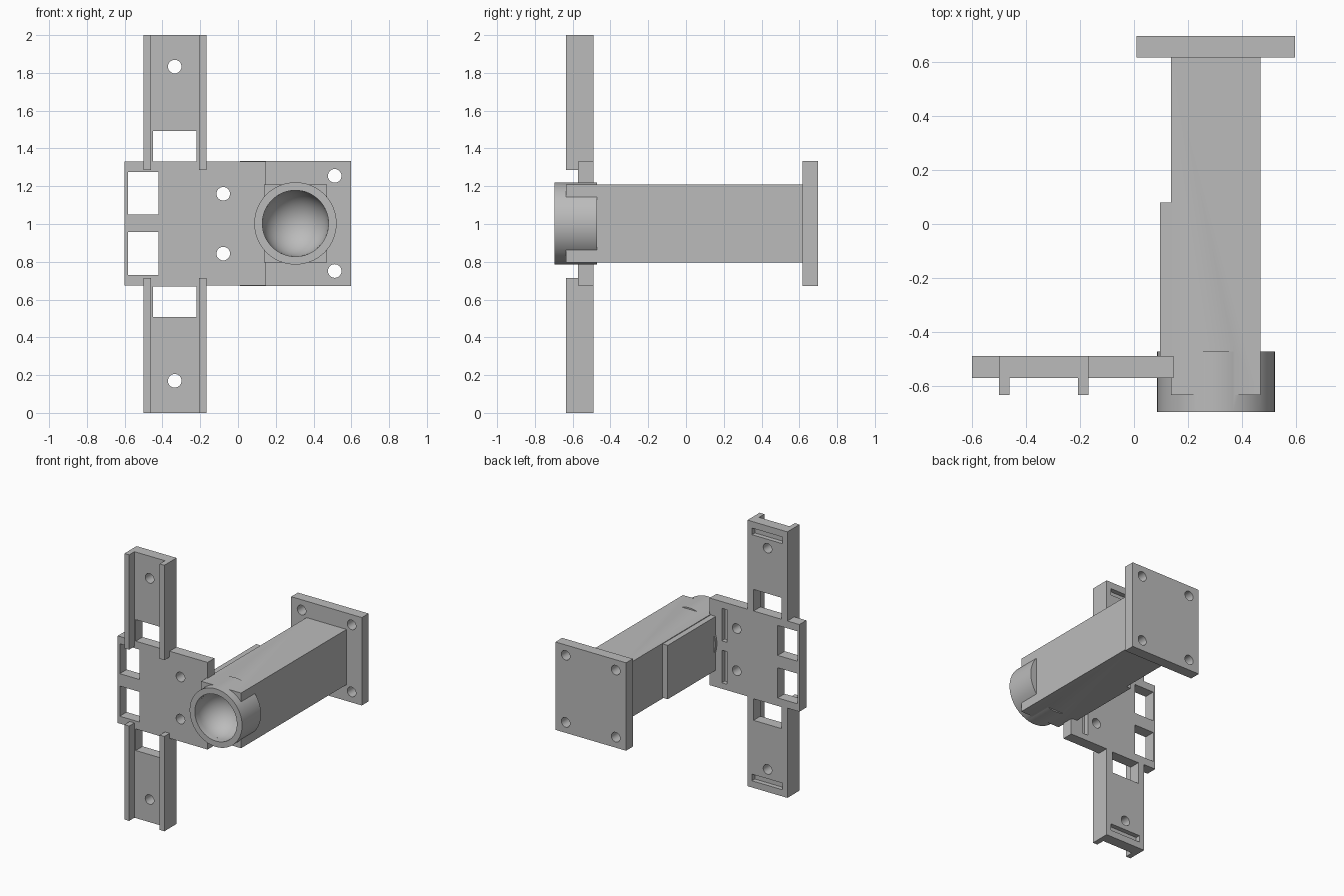
import bpy, bmesh, math
from mathutils import Matrix

if "Cube" in bpy.data.objects:
    bpy.data.objects.remove(bpy.data.objects["Cube"], do_unlink=True)

grey = bpy.data.materials.new("plain grey")
grey.use_nodes = True
grey.diffuse_color = (0.5, 0.5, 0.5, 1)
grey.node_tree.nodes["Principled BSDF"].inputs["Base Color"].default_value = (0.5, 0.5, 0.5, 1)


def finish(name, bm):
    bmesh.ops.recalc_face_normals(bm, faces=bm.faces)
    mesh = bpy.data.meshes.new(name)
    bm.to_mesh(mesh)
    bm.free()
    mesh.materials.append(grey)
    obj = bpy.data.objects.new(name, mesh)
    bpy.context.collection.objects.link(obj)
    return obj


def box(name, x, y, z):
    """Box from (low, high) ranges on each axis."""
    bm = bmesh.new()
    bmesh.ops.create_cube(bm, size=1)
    for v in bm.verts:
        for i, r in enumerate((x, y, z)):
            v.co[i] = r[0] if v.co[i] < 0 else r[1]
    return finish(name, bm)


def rod(name, x, z, radius, y, sides=32):
    """Cylinder lying along y."""
    bm = bmesh.new()
    bmesh.ops.create_cone(bm, cap_ends=True, segments=sides, radius1=radius,
                          radius2=radius, depth=y[1] - y[0])
    place = Matrix.Translation((x, sum(y) / 2, z)) @ Matrix.Rotation(math.pi / 2, 4, "X")
    bmesh.ops.transform(bm, matrix=place, verts=bm.verts)
    return finish(name, bm)


def ball(name, centre, radius):
    bm = bmesh.new()
    bmesh.ops.create_uvsphere(bm, u_segments=64, v_segments=32, radius=radius)
    place = Matrix.Translation(centre) @ Matrix.Rotation(math.pi / 2, 4, "X")
    bmesh.ops.transform(bm, matrix=place, verts=bm.verts)
    return finish(name, bm)


def combine(target, tools, operation):
    """Apply a boolean with each tool, then drop the tool."""
    for tool in tools:
        tool.hide_render = True
        mod = target.modifiers.new("combine", "BOOLEAN")
        mod.operation, mod.solver, mod.object = operation, "EXACT", tool
        bpy.context.view_layer.objects.active = target
        bpy.ops.object.modifier_apply(modifier=mod.name)
        bpy.data.objects.remove(tool, do_unlink=True)


def smooth(obj):
    bpy.ops.object.select_all(action="DESELECT")
    obj.select_set(True)
    bpy.context.view_layer.objects.active = obj
    bpy.ops.object.shade_smooth_by_angle(angle=math.radians(30))


def both(low, high):
    """A height range and its mirror about mid height z = 1."""
    return [(low, high), (2 - high, 2 - low)]


# Bracket: centre plate with an upper and a lower channel rail
THICK = (-0.572, -0.49)
THROUGH = (-0.8, -0.3)
POCKET = (-0.525, -0.4)
HOLE = 0.036
bracket = box("bracket", (-0.6, 0.147), THICK, (0.675, 1.33))
combine(bracket, [box("rail", (-0.5, -0.168), THICK, r) for r in both(1.25, 2)], "UNION")
for lip in ((-0.5, -0.461), (-0.207, -0.168)):
    combine(bracket, [box("lip", lip, (-0.635, -0.5), r) for r in both(1.287, 2)], "UNION")

# Windows, shallow back slots and screw holes in the bracket
cuts = []
for r in both(1.33, 1.492):
    cuts.append(box("rail_window", (-0.45, -0.219), THROUGH, r))
for r in ((1.05, 1.275), (0.73, 0.957)):
    cuts.append(box("side_window", (-0.583, -0.42), THROUGH, r))
for r in both(1.9, 1.95):
    cuts.append(box("rail_slot", (-0.46, -0.205), POCKET, r))
for r in both(1.035, 1.28):
    cuts.append(box("plate_slot", (0, 0.045), POCKET, r))
for x, z in ((-0.335, 1.833), (-0.335, 0.17), (-0.078, 1.16), (-0.078, 0.843)):
    cuts.append(rod("screw_hole", x, z, HOLE, THROUGH))
combine(bracket, cuts, "DIFFERENCE")
smooth(bracket)

# Arm: square beam with a round collar and a hollow cup at the front
CX = 0.304
arm = box("arm", (0.138, 0.47), (-0.635, 0.625), (0.795, 1.21))
combine(arm, [rod("collar", CX, 1.003, 0.218, (-0.697, -0.472), 64)], "UNION")
combine(arm, [rod("bore", CX, 1.003, 0.175, (-0.8, -0.65), 64),
              ball("cup", (CX, -0.65, 1.003), 0.1749)], "DIFFERENCE")
smooth(arm)

# Stiffening strip between beam and bracket
box("side_strip", (0.096, 0.139), (-0.495, 0.08), (0.8, 1.205))

# Mounting plate at the rear with four corner holes
mount = box("mounting_plate", (0.01, 0.597), (0.618, 0.698), (0.672, 1.333))
combine(mount, [rod("screw_hole", CX + sx * 0.208, 1.003 + sz * 0.252, HOLE, (0.5, 0.8))
                for sx in (-1, 1) for sz in (-1, 1)], "DIFFERENCE")
smooth(mount)
